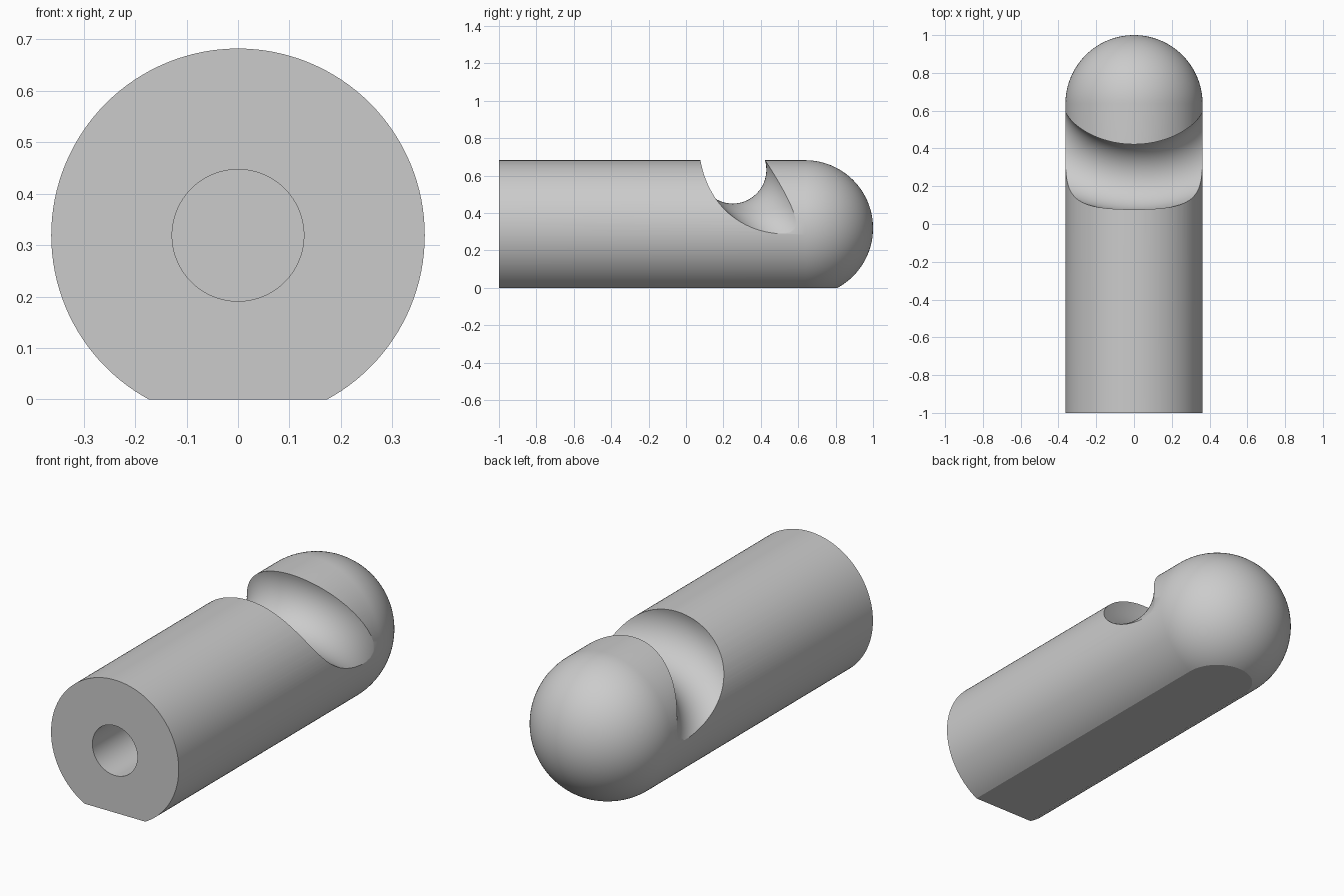
import bpy, bmesh, math
from mathutils import Vector, Matrix

cube = bpy.data.objects.get("Cube")
if cube:
    bpy.data.objects.remove(cube, do_unlink=True)

RADIUS, AXIS_Z, FRONT, BALL_Y = 0.363, 0.319, -1.0, 0.637
HOLE_R, HOLE_END = 0.128, -0.2

grey = bpy.data.materials.new("plain_grey")
grey.use_nodes = True
colour = (0.6, 0.6, 0.6, 1)
grey.diffuse_color = colour
grey.node_tree.nodes["Principled BSDF"].inputs["Base Color"].default_value = colour

# Rod profile: blind hole, front face, straight side, ball end
profile = [(0, HOLE_END), (HOLE_R, HOLE_END), (HOLE_R, FRONT), (RADIUS, FRONT)]
steps = 32
for i in range(steps + 1):
    a = math.pi / 2 * i / steps
    profile.append((RADIUS * math.cos(a) if i < steps else 0,
                    BALL_Y + RADIUS * math.sin(a)))

bm = bmesh.new()
verts = [bm.verts.new((r, y, 0)) for r, y in profile]
edges = [bm.edges.new(pair) for pair in zip(verts, verts[1:])]
bmesh.ops.spin(bm, geom=verts + edges, cent=(0, 0, 0), axis=(0, 1, 0),
               angle=math.tau, steps=128)
bmesh.ops.remove_doubles(bm, verts=bm.verts, dist=1e-4)
bmesh.ops.transform(bm, matrix=Matrix.Translation((0, 0, AXIS_Z)), verts=bm.verts)

# Flat underside
cut = bmesh.ops.bisect_plane(bm, geom=bm.verts[:] + bm.edges[:] + bm.faces[:],
                             plane_co=Vector(), plane_no=(0, 0, 1), clear_inner=True)
bmesh.ops.holes_fill(bm, edges=[e for e in bm.edges if e.is_boundary], sides=0)
bmesh.ops.recalc_face_normals(bm, faces=bm.faces)
mesh = bpy.data.meshes.new("rod")
bm.to_mesh(mesh)
bm.free()
mesh.materials.append(grey)
rod = bpy.data.objects.new("ball_ended_rod", mesh)
bpy.context.collection.objects.link(rod)

# Tilted ring carves the curved groove behind the ball
bpy.ops.mesh.primitive_torus_add(major_radius=0.555, minor_radius=0.18,
                                 major_segments=160, minor_segments=64,
                                 location=(0, 0.642, 0.238),
                                 rotation=(-math.pi / 4, 0, 0))
ring = bpy.context.object
ring.name = "groove_cutter"
ring.hide_render = True
ring.data.materials.append(grey)

mod = rod.modifiers.new("groove", "BOOLEAN")
mod.operation, mod.solver, mod.object = "DIFFERENCE", "EXACT", ring
bpy.ops.object.select_all(action="DESELECT")
bpy.context.view_layer.objects.active = rod
rod.select_set(True)
bpy.ops.object.modifier_apply(modifier=mod.name)
bpy.data.objects.remove(ring, do_unlink=True)
bpy.ops.object.shade_smooth_by_angle(angle=math.radians(25))
